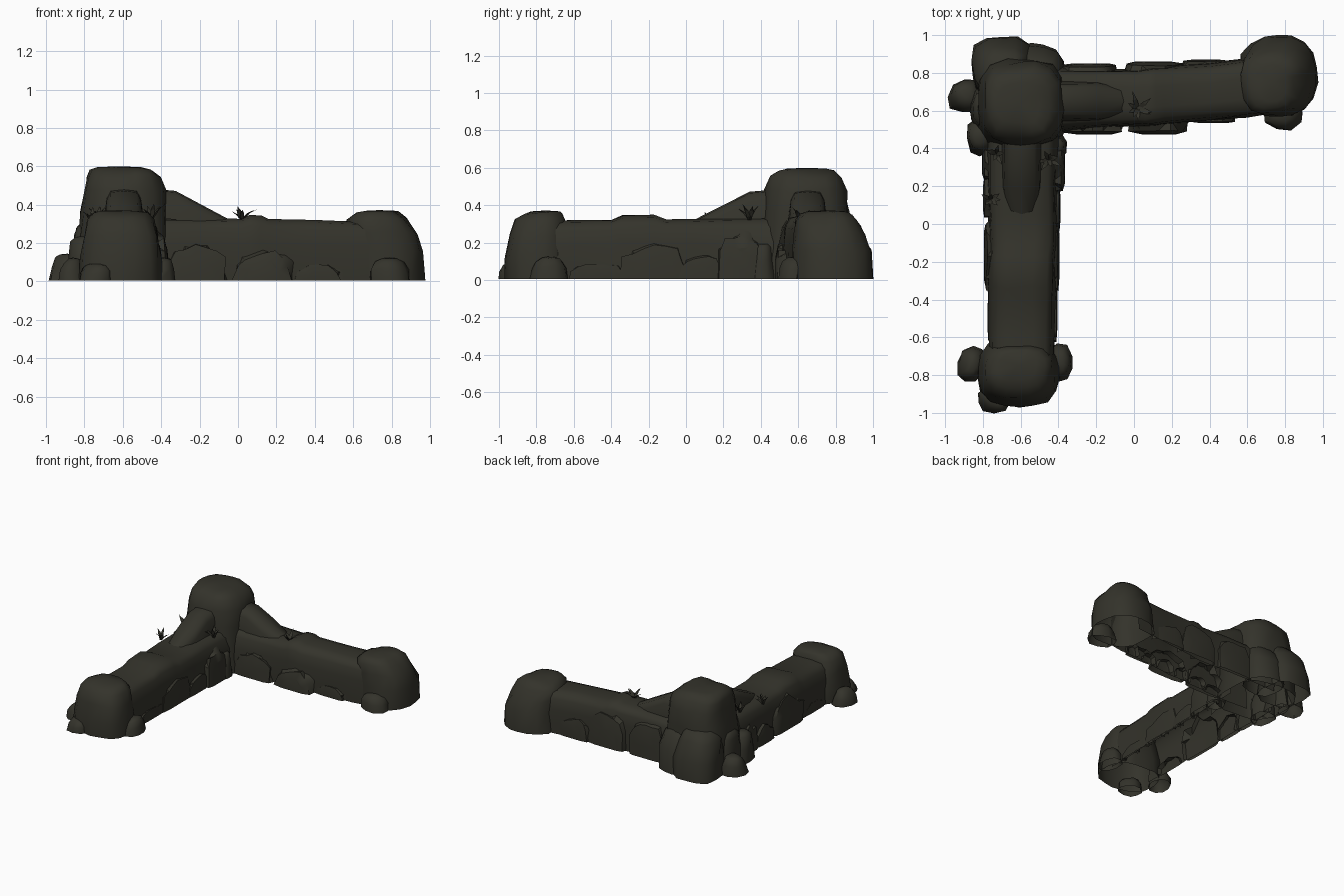
import bpy, bmesh, math, random
from mathutils import Vector, noise

if "Cube" in bpy.data.objects:
    bpy.data.objects.remove(bpy.data.objects["Cube"])

random.seed(4)
stone = bpy.data.materials.new("dark olive stone")
stone.diffuse_color = (0.034, 0.033, 0.024, 1)
stone.use_nodes = True
stone.node_tree.nodes["Principled BSDF"].inputs["Base Color"].default_value = stone.diffuse_color
FLOOR = 0.006


def finish(name, bm, angle=45):
    bmesh.ops.recalc_face_normals(bm, faces=bm.faces)
    me = bpy.data.meshes.new(name)
    bm.to_mesh(me)
    bm.free()
    me.materials.append(stone)
    ob = bpy.data.objects.new(name, me)
    bpy.context.collection.objects.link(ob)
    bpy.ops.object.select_all(action='DESELECT')
    ob.select_set(True)
    bpy.context.view_layer.objects.active = ob
    if angle:
        bpy.ops.object.shade_smooth_by_angle(angle=math.radians(angle))
    return ob


def bridge(bm, rings, closed):
    for a, b in zip(rings, rings[1:]):
        n = len(a)
        for i in range(n if closed else n - 1):
            j = (i + 1) % n
            bm.faces.new((a[i], a[j], b[j], b[i]))


def boulder(name, rings, sides=16, power=3.2, rough=0.022, turn=0.0):
    """Stacked rounded-square rings (z, cx, cy, half x, half y), open at the ground."""
    bm = bmesh.new()
    loops = []
    for k, (z, cx, cy, hx, hy) in enumerate(rings):
        loop = []
        for i in range(sides):
            t = 2 * math.pi * (i + 0.5) / sides
            c, s = math.cos(t), math.sin(t)
            r = (abs(c) ** power + abs(s) ** power) ** (-1 / power)
            u, v = r * c, r * s
            u, v = u * math.cos(turn) - v * math.sin(turn), u * math.sin(turn) + v * math.cos(turn)
            p = Vector((cx + hx * u, cy + hy * v, z))
            d = noise.noise_vector(p * 7) * rough
            d.z = 0 if k == 0 else d.z * (0.2 if k == len(rings) - 1 else 1)
            loop.append(bm.verts.new(p + d))
        loops.append(loop)
    bridge(bm, loops, True)
    z, cx, cy = rings[-1][:3]
    top = bm.verts.new((cx, cy, z + 0.005))
    for i in range(sides):
        bm.faces.new((loops[-1][i], loops[-1][(i + 1) % sides], top))
    return finish(name, bm, 55)


def rock(name, x, y, hx, hy, h, sides=8, turn=0.0):
    boulder(name, [(FLOOR, x, y, hx, hy), (h * .55, x, y, hx * .92, hy * .92),
                   (h * .88, x, y, hx * .7, hy * .7), (h, x, y, hx * .4, hy * .4)],
            sides, 2.6, 0.025, turn)


def arm(name, axis, stations, rough=0.014):
    """Wall with a rounded top: stations (distance, centre, half width, height)."""
    prof = [(-1, 0), (-1, .3), (-.97, .6), (-.9, .85), (-.74, .96), (-.35, 1),
            (.35, 1), (.74, .96), (.9, .85), (.97, .6), (1, .3), (1, 0)]
    bm = bmesh.new()
    rings = []
    for d, c, w, h in stations:
        ring = []
        for u, v in prof:
            q = (d, c + u * w) if axis == 'X' else (c + u * w, d)
            p = Vector((q[0], q[1], max(FLOOR, v * h)))
            n = noise.noise_vector(p * 7) * rough
            n.z = n.z * 0.3 if v > 0 else 0
            ring.append(bm.verts.new(p + n))
        rings.append(ring)
    bridge(bm, rings, False)
    return finish(name, bm, 55)


def slab(name, axis, side, d, face, half, h, out):
    """Irregular shell leaning on a wall side: steps out at its rim, ragged outline."""
    bm = bmesh.new()
    rings = []
    for o, k in ((-.025, 1), (out * .7, .93), (out, .6)):
        ring = []
        for i in range(9):
            t = math.pi * i / 8
            rnd = random.uniform(.84, 1.08)
            u = d + half * k * math.cos(t) * rnd
            z = FLOOR + (h - FLOOR) * k * math.sin(t) ** .6 * rnd if 0 < i < 8 else FLOOR
            lean = o - .02 * (z / .33) ** 2
            c = face + side * lean
            ring.append(bm.verts.new((u, c, z) if axis == 'X' else (c, u, z)))
        rings.append(ring)
    bridge(bm, rings, False)
    bm.faces.new(rings[-1])
    bmesh.ops.triangulate(bm, faces=bm.faces)
    finish(name, bm, 40)


def ramp(name, axis, centre, half, start, end):
    """Buttress slab leaning from the tower down onto a wall."""
    (d0, z0), (d1, z1) = start, end
    bm = bmesh.new()
    rings = []
    for d, z, k in ((d0 + (d0 - d1) * .4, z0 + .01, 1), (d0, z0, 1), ((d0 + d1) / 2, (z0 + z1) / 2, 1.05), (d1, z1, .8)):
        ring = []
        for u, v in ((-1.15, -.15), (-1, -.05), (-.75, -.008), (0, 0), (.75, -.008), (1, -.05), (1.15, -.15)):
            a = centre + u * half * k
            ring.append(bm.verts.new((d, a, z + v) if axis == 'X' else (a, d, z + v)))
        rings.append(ring)
    bridge(bm, rings, False)
    finish(name, bm, 60)


def tuft(name, x, y, z, blades, reach):
    """Dry grass: thin bent blades fanning out."""
    bm = bmesh.new()
    for i in range(blades):
        a = 2 * math.pi * i / blades + random.uniform(-.4, .4)
        r, h = reach * random.uniform(.5, 1.1), random.uniform(.04, .09)
        dx, dy = math.cos(a), math.sin(a)
        w = 0.011
        base = [bm.verts.new((x - dy * w * s, y + dx * w * s, z)) for s in (-1, 1)]
        mid = [bm.verts.new((x + dx * r * .5 - dy * w * s, y + dx * w * s + dy * r * .5, z + h * .65))
               for s in (1, -1)]
        tip = bm.verts.new((x + dx * r, y + dy * r, z + h))
        bm.faces.new(base + mid)
        bm.faces.new((mid[1], mid[0], tip))
    finish(name, bm, 0)


# the two walls of the L
arm("back_wall", 'X', [(-.62, .66, .16, .33), (-.4, .66, .165, .33), (-.2, .665, .155, .33), (.02, .67, .15, .327),
                       (.06, .67, .15, .345), (.12, .675, .15, .343), (.16, .68, .15, .325),
                       (.4, .70, .15, .32), (.6, .72, .155, .312), (.7, .73, .15, .31)])
arm("side_wall", 'Y', [(-.75, -.595, .17, .315), (-.6, -.595, .172, .32), (-.4, -.595, .175, .32),
                       (-.34, -.595, .176, .346), (-.17, -.593, .178, .348), (-.11, -.59, .18, .325),
                       (.05, -.59, .183, .325), (.2, -.59, .185, .33), (.42, -.59, .19, .33), (.6, -.59, .19, .33)])

# corner tower
boulder("corner_tower", [(FLOOR, -.6, .64, .25, .25), (.2, -.6, .64, .232, .235), (.36, -.595, .64, .222, .228),
                         (.48, -.592, .64, .207, .215), (.55, -.597, .64, .192, .19), (.583, -.605, .64, .165, .155),
                         (.595, -.61, .64, .11, .11)], 18)
# big rocks stacked behind the tower
boulder("tower_back_rock", [(FLOOR, -.70, .83, .165, .165), (.15, -.70, .83, .16, .155), (.28, -.69, .81, .14, .13),
                            (.35, -.68, .79, .10, .09)], 14)
boulder("tower_inner_rock", [(FLOOR, -.51, .83, .14, .13), (.18, -.51, .82, .13, .12), (.28, -.51, .8, .11, .10),
                             (.33, -.52, .78, .07, .06)], 12, 2.6)

# end boulders
boulder("back_wall_end", [(FLOOR, .765, .785, .207, .215), (.16, .765, .78, .20, .21), (.25, .745, .77, .18, .19),
                          (.32, .73, .755, .158, .172), (.355, .73, .75, .12, .14), (.367, .735, .75, .08, .10)], 18, 2.5)
boulder("side_wall_end", [(FLOOR, -.61, -.79, .215, .175), (.12, -.61, -.79, .21, .17), (.24, -.61, -.785, .196, .155),
                          (.32, -.615, -.775, .178, .135), (.355, -.615, -.76, .145, .105), (.367, -.615, -.75, .10, .08)], 18, 3)

# leaning buttresses
ramp("back_buttress", 'X', .65, .09, (-.325, .472), (-.05, .325))
ramp("side_buttress", 'Y', -.595, .09, (.34, .472), (.05, .325))

# loose rocks: x, y, half x, half y, height
for i, (x, y, a, b, h) in enumerate([
        (-.86, -.74, .075, .10, .12), (-.39, -.74, .075, .10, .12), (-.745, -.93, .08, .07, .09),
        (.79, .58, .105, .08, .12), (-.89, .67, .085, .09, .14), (-.81, .47, .085, .095, .23),
        (-.81, .61, .06, .12, .29), (-.42, .41, .06, .07, .19)]):
    rock(f"loose_rock_{i}", x, y, a, b, h, 9, 0.2 * (i % 3 - 1))

# ragged slabs against the wall sides: axis, side, distance, face, half length, height, thickness
for i, s in enumerate([
        ('X', 1, -.23, .825, .16, .32, .025), ('X', 1, .1, .825, .17, .28, .035), ('X', 1, .38, .85, .14, .18, .02),
        ('X', -1, .13, .525, .17, .17, .05), ('X', -1, -.22, .51, .17, .22, .035), ('X', -1, .42, .555, .13, .09, .02),
        ('Y', -1, -.17, -.77, .2, .27, .025), ('Y', -1, .14, -.775, .11, .16, .025), ('Y', -1, .33, -.775, .11, .22, .03),
        ('Y', -1, -.5, -.765, .12, .09, .01), ('Y', 1, -.17, -.415, .19, .22, .02), ('Y', 1, .08, -.405, .12, .14, .015),
        ('Y', 1, .3, -.405, .13, .28, .04), ('Y', 1, -.48, -.42, .13, .09, .015)]):
    slab(f"side_slab_{i}", *s)

# jagged chips along the ground
for i in range(6):
    t = i / 5
    w = random.uniform(.05, .08)
    slab(f"chip_back_{i}", 'X', -1, -.3 + .8 * t, .51 + .06 * t, w, random.uniform(.05, .10), .012)
    slab(f"chip_side_{i}", 'Y', 1, -.55 + .8 * t, -.42 + .01 * t, w, random.uniform(.05, .10), .012)

# dry grass
tuft("grass_back", .02, .61, .32, 8, .10)
tuft("grass_side", -.76, .13, .30, 7, .06)
tuft("grass_corner", -.45, .34, .32, 8, .07)
tuft("grass_corner_left", -.73, .37, .32, 6, .06)
